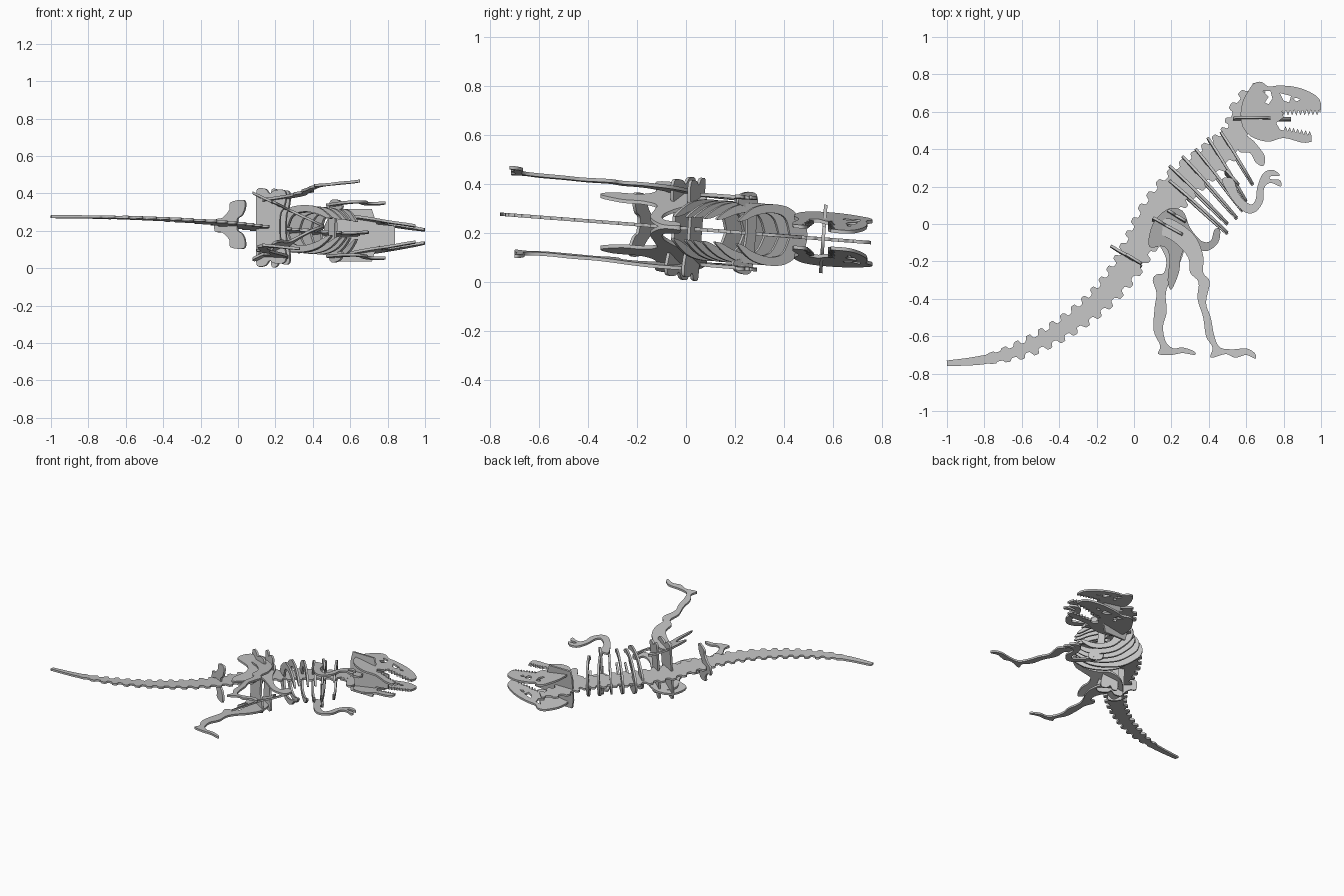
import bpy
import math
from mathutils import Matrix, Vector

if "Cube" in bpy.data.objects:
    bpy.data.objects.remove(bpy.data.objects["Cube"])

THICK = 0.014
TILT = -0.0767      # slope of the middle plane along y
MID = 0.218         # height of the middle plane at the origin

wood = bpy.data.materials.new("pale grey board")
wood.use_nodes = True
GREY = (0.54, 0.54, 0.54, 1)
wood.diffuse_color = GREY
wood.node_tree.nodes["Principled BSDF"].inputs["Base Color"].default_value = GREY


def hundredths(points):
    return [Vector(p) / 100 for p in points]


def smooth(points, closed=True, steps=4):
    """Catmull-Rom resampling of a path."""
    count = len(points)
    pick = (lambda i: points[i % count]) if closed else (
        lambda i: points[max(0, min(count - 1, i))])
    result = []
    for i in range(count if closed else count - 1):
        a, b, c, d = (pick(i + k) for k in (-1, 0, 1, 2))
        for step in range(steps):
            t = step / steps
            result.append(b + (c - a) * (t / 2)
                          + (a * 2 - b * 5 + c * 4 - d) * (t * t / 2)
                          + (b * 3 - a - c * 3 + d) * (t ** 3 / 2))
    if not closed:
        result.append(points[-1])
    return result


def cut_board(name, loops, matrix, thickness=THICK):
    """Cut a flat board from closed loops (outline, then holes) and place it."""
    curve = bpy.data.curves.new(name + "_outline", "CURVE")
    curve.dimensions = "2D"
    curve.fill_mode = "BOTH"
    curve.extrude = thickness / 2
    for loop in loops:
        spline = curve.splines.new("POLY")
        spline.points.add(len(loop) - 1)
        for point, co in zip(spline.points, loop):
            point.co = (co[0], co[1], 0, 1)
        spline.use_cyclic_u = True
    helper = bpy.data.objects.new(name + "_helper", curve)
    bpy.context.collection.objects.link(helper)
    graph = bpy.context.evaluated_depsgraph_get()
    mesh = bpy.data.meshes.new_from_object(helper.evaluated_get(graph))
    bpy.data.objects.remove(helper)
    bpy.data.curves.remove(curve)
    mesh.transform(matrix)
    mesh.name = name
    mesh.materials.clear()
    mesh.materials.append(wood)
    board = bpy.data.objects.new(name, mesh)
    bpy.context.collection.objects.link(board)


def side_board(name, loops, offset=0, lean_x=0, lean_y=0, thickness=THICK):
    """Board lying along the middle plane, offset sideways and leaning."""
    matrix = Matrix(((1, 0, 0, 0), (0, 1, 0, 0),
                     (lean_x, TILT + lean_y, 1, MID + offset), (0, 0, 0, 1)))
    cut_board(name, loops, matrix, thickness)


def cross_board(name, start, end, half, rounded=True):
    """Symmetric board crossing the middle plane; half = (percent along, width)."""
    a, b = (Vector((p[0] / 100, p[1] / 100, MID + TILT * p[1] / 100))
            for p in (start, end))
    along = (b - a).normalized()
    across = Vector((0, -TILT, 1)).normalized()
    normal = along.cross(across).normalized()
    matrix = Matrix((along, across, normal)).transposed().to_4x4()
    matrix.translation = a
    length = (b - a).length
    pts = [Vector((f / 100 * length, w / 100)) for f, w in half]
    pts += [Vector((p.x, -p.y)) for p in reversed(pts)]
    cut_board(name, [smooth(pts) if rounded else pts], matrix)


def teeth(start, end, count, depth):
    """Zigzag row of teeth between two points."""
    a, b = hundredths((start, end))
    row = []
    for i in range(count):
        row.append(a.lerp(b, i / count))
        row.append(a.lerp(b, (i + 0.5) / count) + Vector((0, depth)))
    return row + [b]


# Spine: a swept path with knobbly vertebrae along both edges
path = smooth(hundredths([
    (-100, -74.5, 1.5), (-80, -72.5, 2.5), (-60, -67, 4), (-40, -57, 5),
    (-20, -42, 6), (-6, -26, 7), (3, -11, 8), (12, 5, 9), (24, 20, 9),
    (42, 35, 8), (54, 47, 7), (59, 60, 7), (64, 69, 5), (68, 73, 2)]), False, 32)
upper, lower, travelled = [], [], 0
for i, p in enumerate(path):
    before, after = path[max(0, i - 1)], path[min(len(path) - 1, i + 1)]
    direction = (after - before).xy.normalized()
    normal = Vector((-direction.y, direction.x))
    travelled += (p - before).xy.length
    fade = min(1, max(0, (travelled - 0.18) * 4))
    knob = fade * 0.014 * math.tanh(3 * math.sin(travelled * math.tau / 0.075))
    upper.append(p.xy + normal * (p.z + knob))
    lower.append(p.xy - normal * (p.z + knob))
side_board("spine", [upper + lower[::-1]])
side_board("throat_prong", [smooth(hundredths([
    (55, 50), (62, 46), (66, 42), (70, 36), (69, 31), (65, 33),
    (62, 38), (56, 39)]))], thickness=THICK * 0.9)

# Skull sides with open jaws, splayed apart at the back
crown = smooth(hundredths([
    (58, 52), (57, 58), (58, 65), (61, 71), (64, 75), (68, 76), (72, 73.5),
    (77, 74), (85, 73.5), (92, 71.5), (98, 68), (100, 64), (99.5, 59)]), False)
jaw = smooth(hundredths([
    (95, 44), (90, 43.5), (80, 46), (72, 44), (64, 46), (60, 49)]), False)
mouth = teeth((99, 61), (79, 61), 9, -0.03)
mouth += hundredths([(80, 57), (76, 54), (78, 50.5)])
mouth += teeth((80, 50), (95, 47), 7, 0.025)
eye = hundredths([(69, 71), (73, 71), (74, 67), (72, 64), (70, 65), (72, 68)])
cheek = hundredths([(78, 70), (84, 68.5), (83, 65), (80, 66)])
nostril = hundredths([(85, 67), (87, 67.5), (89, 66.5), (87, 65.5)])
for side, sign in (("left", 1), ("right", -1)):
    side_board("skull_" + side, [crown + mouth + jaw, eye, cheek, nostril],
               sign * 0.195, sign * -0.16)
cross_board("skull_spacer", (53, 56), (84, 56), [
    (0, 8), (4, 14), (60, 14), (68, 6), (100, 5)], False)

# Ribs: open hoops hung on the spine
hoop = [(0, 2), (6, 6), (28, 11.5), (55, 12.5), (80, 10.5), (100, 5),
        (92, 5), (76, 7.5), (54, 9), (34, 7.5), (25, 1)]
rib_lines = [((46.5, 49), (63.5, 21)), ((39.5, 46), (60, 12)),
             ((33, 40), (58, 7)), ((26, 36), (55, 3)),
             ((19, 31), (50, 0)), ((19, 23), (50, -5))]
for number, (start, end) in enumerate(rib_lines):
    cross_board("rib_%d" % number, start, end, hoop)

# Cross boards that carry the limbs and the tail root
lobes = [(0, 4), (0, 15), (4, 20.6), (30, 20.6), (45, 18), (60, 19.5),
         (92, 19.5), (100, 16), (92, 10), (80, 6)]
cross_board("hip_beam_rear", (10, 2), (26, -7), lobes)
cross_board("hip_beam_front", (18, 6), (28, 0), lobes)
cross_board("shoulder_beam", (49, 28), (56, 20), [
    (0, 6), (10, 16), (80, 16), (100, 12), (60, 10), (45, 3)])
cross_board("tail_beam", (-12, -12), (4, -22), [
    (0, 3), (25, 4), (48, 8), (52, 12), (95, 13), (100, 9), (90, 5), (75, 3)])

# Pelvis sides converging towards the front, and arms
pelvis = smooth(hundredths([
    (8, -12), (10, 0), (18, 8), (26, 7), (30, -2), (36, -9), (41, -9),
    (43, -3), (46, -3), (45, -10), (39, -14.5), (33, -13), (28, -12),
    (25, -18), (24, -26), (20, -35), (18, -30), (19, -18), (16, -12)]))
arm = smooth(hundredths([
    (47, 24), (53, 24), (56, 16), (62, 10.5), (65, 13), (66, 20), (69, 27),
    (74, 29), (78, 26), (73, 25.5), (73, 24), (78, 23.5), (78.5, 20),
    (73, 22), (69.5, 19), (69, 12), (65, 6.5), (60, 6), (55, 10), (50, 17)]))
for side, sign in (("left", 1), ("right", -1)):
    side_board("pelvis_" + side, [pelvis], sign * 0.22, sign * -0.47, sign * 0.06)
    side_board("arm_" + side, [arm], sign * 0.12, sign * 0.035)

# Legs, one striding ahead of the other
leg_ahead = smooth(hundredths([
    (13, -4), (17, 3), (25, 0), (33, -7), (37, -17), (37, -26), (40.5, -31),
    (38.5, -42), (41, -50), (43, -60), (46, -66), (53, -67), (60, -66.5),
    (64.5, -69), (65, -72), (60, -70), (54, -71.5), (49, -69.5), (41, -71.5),
    (42, -66), (38.5, -60), (37, -50), (34, -40), (34.5, -31), (30, -26),
    (29, -18), (22, -10)]))
leg_behind = smooth(hundredths([
    (11, -5), (17, 3), (25, 0), (27, -12), (24, -22), (20, -29), (17, -37),
    (17.5, -47), (15.5, -55), (17, -63), (21, -66.5), (26, -66), (32, -68),
    (32.5, -70), (26, -69), (20, -70), (13, -69.5), (14, -65), (10.5, -57),
    (11, -45), (12, -37), (10, -30), (12, -27), (16, -26), (17, -18)]))
side_board("leg_left", [leg_ahead], 0.132, 0.1, 0.005)
side_board("leg_right", [leg_behind], -0.138, -0.1, -0.006)
